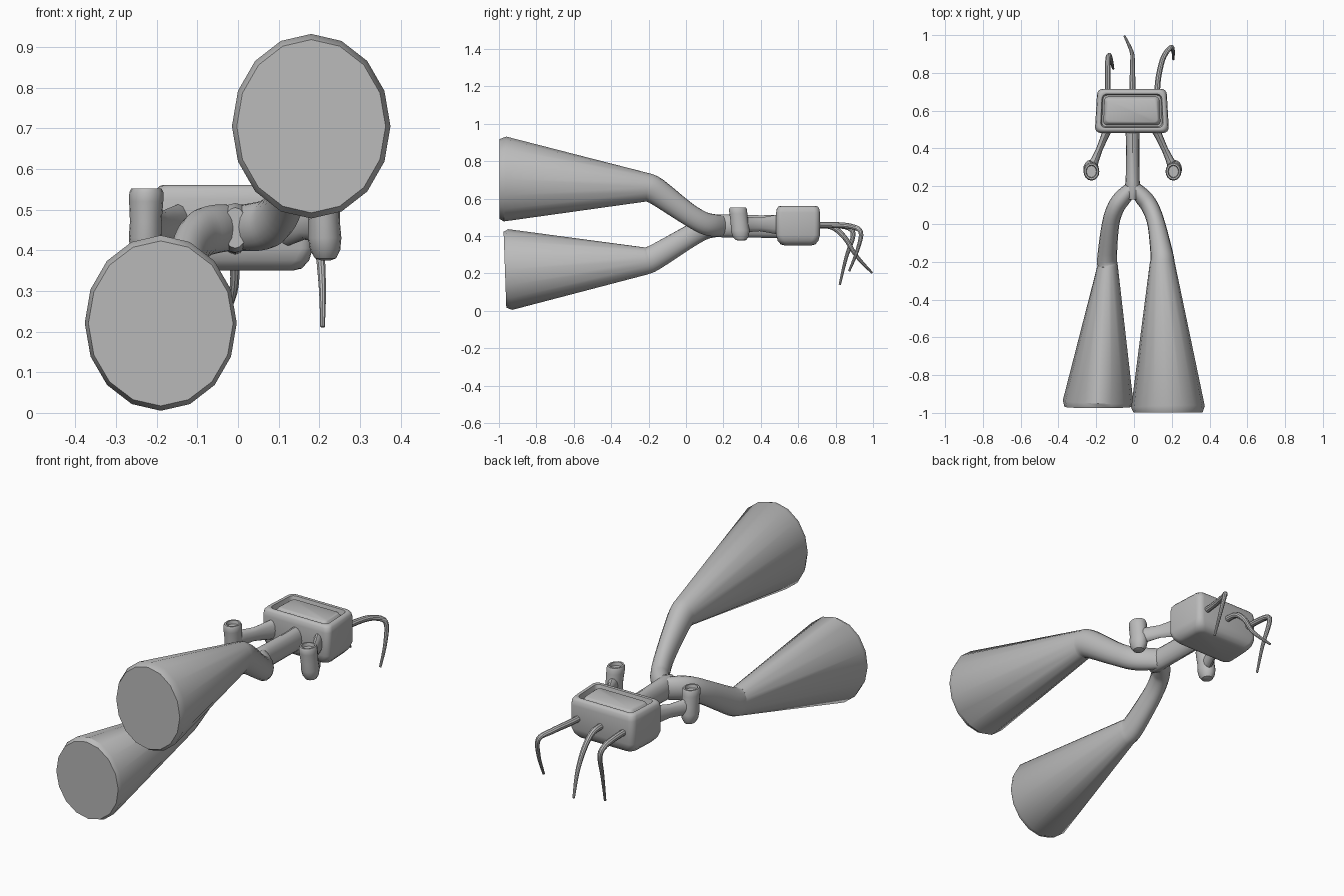
import bpy, bmesh, math
from mathutils import Vector

if "Cube" in bpy.data.objects:
    bpy.data.objects.remove(bpy.data.objects["Cube"], do_unlink=True)

GREY = (0.5, 0.5, 0.5, 1)
mat = bpy.data.materials.new("plain grey")
mat.use_nodes = True
mat.diffuse_color = GREY
mat.node_tree.nodes["Principled BSDF"].inputs["Base Color"].default_value = GREY


def loft(name, rings, angle=35):
    """Skin closed rings of points and cap both ends."""
    bm = bmesh.new()
    loops = [[bm.verts.new(p) for p in ring] for ring in rings]
    n = len(loops[0])
    for a, b in zip(loops, loops[1:]):
        for i in range(n):
            j = (i + 1) % n
            bm.faces.new((a[i], a[j], b[j], b[i]))
    bm.faces.new(loops[0][::-1])
    bm.faces.new(loops[-1])
    bmesh.ops.recalc_face_normals(bm, faces=bm.faces)
    me = bpy.data.meshes.new(name)
    bm.to_mesh(me)
    bm.free()
    me.materials.append(mat)
    ob = bpy.data.objects.new(name, me)
    bpy.context.collection.objects.link(ob)
    bpy.ops.object.select_all(action='DESELECT')
    ob.select_set(True)
    bpy.context.view_layer.objects.active = ob
    bpy.ops.object.shade_smooth_by_angle(angle=math.radians(angle))
    return ob


def sweep(name, pts, ref=(0, 0, 1), sides=16, axis=None, angle=35):
    """Elliptical tube; each point is (x, y, z, radius across ref, radius along ref)."""
    ref = Vector(ref)
    c = [Vector(p[:3]) for p in pts]
    seg = [(b - a).normalized() for a, b in zip(c, c[1:])]
    rings = []
    for i, p in enumerate(pts):
        t = Vector(axis) if axis else seg[max(i - 1, 0)] + seg[min(i, len(seg) - 1)]
        t.normalize()
        a = t.cross(ref).normalized()
        b = a.cross(t)
        rings.append([c[i] + a * p[3] * math.cos(k * math.tau / sides)
                      + b * p[4] * math.sin(k * math.tau / sides) for k in range(sides)])
    return loft(name, rings, angle)


def smooth(pts, steps=5):
    """Catmull-Rom interpolation of a list of equal-length tuples."""
    q = [pts[0]] + list(pts) + [pts[-1]]
    out = []
    for p0, p1, p2, p3 in zip(q, q[1:], q[2:], q[3:]):
        for s in range(steps):
            t = s / steps
            out.append(tuple(0.5 * (2 * b + (c - a) * t + (2 * a - 5 * b + 4 * c - d) * t * t
                                    + (3 * b - a - 3 * c + d) * t ** 3)
                             for a, b, c, d in zip(p0, p1, p2, p3)))
    return out + [pts[-1]]


# Two flared horns, each bending into an arm that meets the stem
upper_arm = [(.15, -.21, .66, .067, .077), (.147, -.16, .64, .06, .072),
             (.118, 0, .525, .047, .06), (.085, .09, .472, .046, .06),
             (.045, .145, .458, .045, .06), (-.005, .2, .455, .032, .055)]
lower_arm = [(-.14, -.22, .267, .054, .074), (-.142, -.17, .285, .052, .068),
             (-.124, 0, .387, .046, .06), (-.095, .09, .437, .046, .06),
             (-.055, .145, .452, .045, .06), (-.005, .2, .455, .032, .055)]
sweep("upper_horn", [(.18, -.997, .705, .183, .213), (.18, -.968, .705, .195, .227)]
      + smooth(upper_arm, 4))
sweep("lower_horn", [(-.19, -.968, .22, .178, .203), (-.19, -.94, .221, .187, .216)]
      + smooth(lower_arm, 4))

# Stem between the arms and the head
sweep("stem", [(-.007, .13, .455, .03, .05), (-.007, .17, .455, .046, .061),
               (-.007, .23, .454, .037, .061), (-.007, .4, .451, .035, .06),
               (-.007, .52, .451, .038, .062)])


def head_ring(z, inset, radius, taper=.012):
    """Rounded rectangle, a little narrower at the back."""
    cx, cy, hx, hy = -.011, .599, .19 - inset, .117 - inset
    ring = []
    for sx, sy, start in ((1, 1, 0), (-1, 1, 90), (-1, -1, 180), (1, -1, 270)):
        for k in range(5):
            a = math.radians(start + k * 22.5)
            x = sx * (hx - radius) + radius * math.cos(a)
            y = sy * (hy - radius) + radius * math.sin(a)
            ring.append(Vector((cx + x * (1 - taper * y / .02 * .5), cy + y, z)))
    return ring


# Head box with a grooved rim and a raised panel on top
loft("head_box", [head_ring(*r) for r in (
    (.35, .045, .03), (.355, .025, .035), (.375, .008, .035), (.405, 0, .03),
    (.525, 0, .03), (.548, .004, .03), (.558, .012, .03), (.56, .02, .028),
    (.558, .028, .025), (.53, .034, .022), (.53, .042, .02), (.552, .052, .02),
    (.556, .058, .018))], 40)

# Side pods with cupped tops, held on flattened struts
POD = [(.375, .012, .014, .295), (.38, .026, .03, .294), (.4, .037, .044, .292),
       (.43, .041, .05, .29), (.47, .039, .047, .286), (.52, .042, .048, .28),
       (.542, .042, .048, .278), (.552, .037, .043, .278), (.552, .029, .034, .278),
       (.535, .026, .031, .278)]
for side, px, bx in (("left", .212, .115), ("right", -.227, -.14)):
    lean = -.004 if px > 0 else .002
    sweep(side + "_pod", [(px + lean * (z - .46) * 10, y, z, ry, rx) for z, rx, ry, y in POD],
          ref=(1, 0, 0), axis=(0, 0, 1))
    dx = bx - px
    sweep(side + "_strut", [(px + dx * t, .29 + .21 * t, .462, w, h) for t, w, h in (
        (0, .03, .045), (.25, .021, .04), (.5, .017, .036), (.8, .02, .047), (1, .024, .054))],
        sides=12)

# Three drooping whiskers at the back of the head
WHISKERS = {
    "left_whisker": [(.122, .69, .46), (.13, .78, .46), (.155, .88, .452), (.195, .935, .42),
                     (.207, .915, .32), (.208, .872, .212)],
    "middle_whisker": [(-.008, .69, .455), (-.008, .78, .45), (-.008, .85, .39),
                       (-.012, .91, .295), (-.05, .995, .203)],
    "right_whisker": [(-.139, .69, .46), (-.139, .79, .458), (-.138, .87, .445),
                      (-.13, .893, .4), (-.118, .855, .28), (-.11, .822, .14)],
}
for name, path in WHISKERS.items():
    last = len(path) - 1
    sizes = [.016 - .010 * (i / last) ** 2 for i in range(last + 1)]
    sweep(name, smooth([p + (r, r) for p, r in zip(path, sizes)]),
          ref=(1, 0, 0), sides=10)
